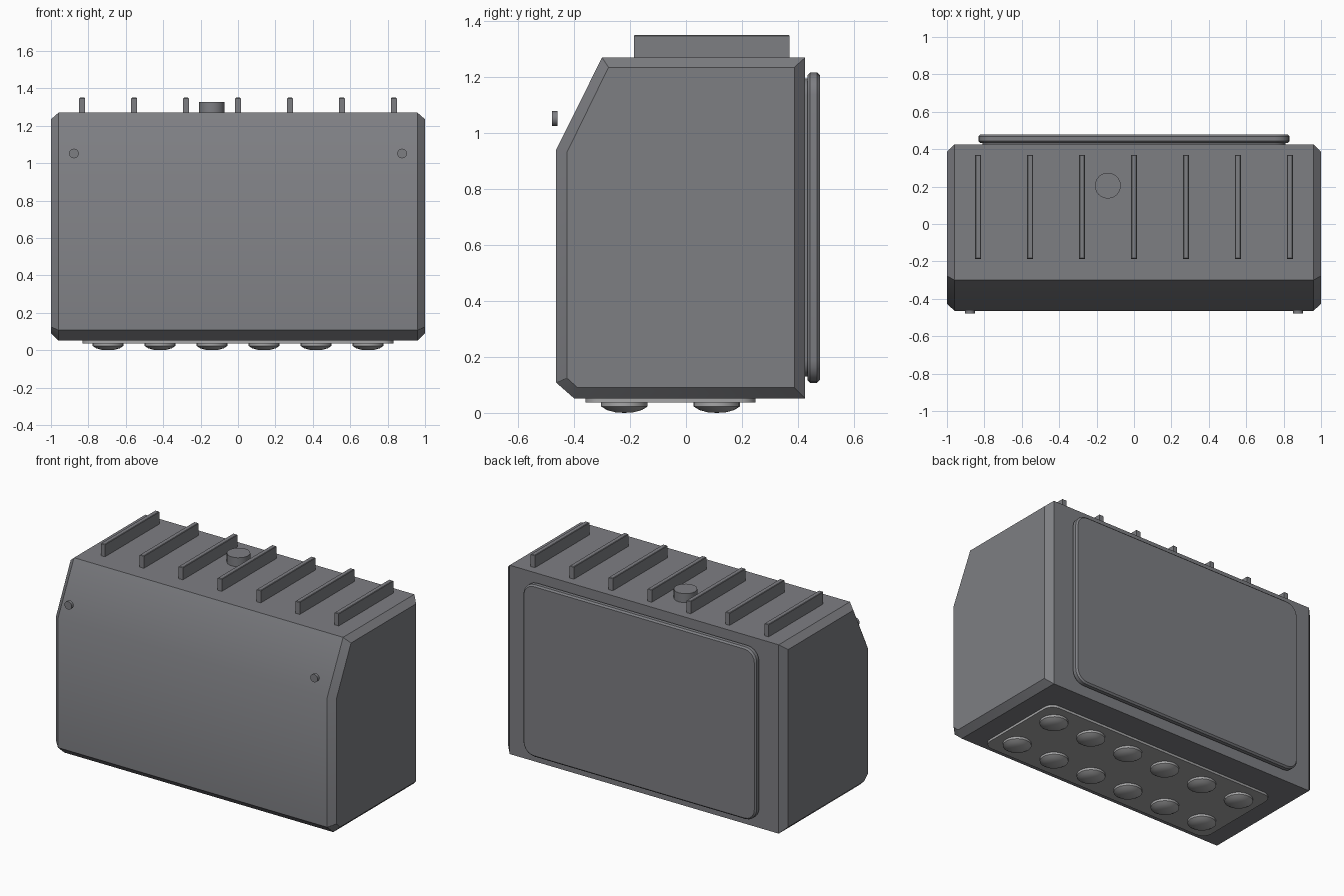
import bpy, bmesh, math
from mathutils import Matrix, Vector

if "Cube" in bpy.data.objects:
    bpy.data.objects.remove(bpy.data.objects["Cube"], do_unlink=True)


def material(name, colour):
    mat = bpy.data.materials.new(name)
    mat.use_nodes = True
    mat.diffuse_color = colour
    mat.node_tree.nodes["Principled BSDF"].inputs["Base Color"].default_value = colour
    return mat


dark = material("dark grey metal", (0.207, 0.21, 0.226, 1))
light = material("light grey metal", (0.38, 0.38, 0.385, 1))


def finish(name, bm, mat=dark, angle=30):
    bmesh.ops.recalc_face_normals(bm, faces=bm.faces)
    mesh = bpy.data.meshes.new(name)
    bm.to_mesh(mesh)
    bm.free()
    mesh.materials.append(mat)
    obj = bpy.data.objects.new(name, mesh)
    bpy.context.collection.objects.link(obj)
    bpy.ops.object.select_all(action="DESELECT")
    obj.select_set(True)
    bpy.context.view_layer.objects.active = obj
    bpy.ops.object.shade_smooth_by_angle(angle=math.radians(angle))


def slab(name, low, high, axis=2, radius=0, rim=0, mat=dark):
    """Box with corners rounded around one axis and an optional bevelled rim."""
    low, high = Vector(low), Vector(high)
    bm = bmesh.new()
    bmesh.ops.create_cube(bm, size=1)
    bmesh.ops.scale(bm, vec=high - low, verts=bm.verts)
    bmesh.ops.translate(bm, vec=(low + high) / 2, verts=bm.verts)
    if radius:
        edges = [e for e in bm.edges
                 if abs(e.verts[0].co[axis] - e.verts[1].co[axis]) > 1e-4]
        bmesh.ops.bevel(bm, geom=edges, offset=radius, segments=5,
                        profile=0.5, affect="EDGES")
    if rim:
        edges = [e for e in bm.edges
                 if abs(e.verts[0].co[axis] - e.verts[1].co[axis]) < 1e-4]
        bmesh.ops.bevel(bm, geom=edges, offset=rim, segments=1, affect="EDGES")
    finish(name, bm, mat)


def disc(name, centre, radius, depth, turn=Matrix(), sides=24):
    bm = bmesh.new()
    bmesh.ops.create_cone(bm, cap_ends=True, segments=sides, radius1=radius,
                          radius2=radius, depth=depth,
                          matrix=Matrix.Translation(centre) @ turn.to_4x4())
    finish(name, bm)


# Casing: side profile swept along x with chamfered ends
outer = [(-0.464, 0.94), (-0.3, 1.27), (0.426, 1.27), (0.426, 0.052),
         (-0.4, 0.052), (-0.464, 0.108)]
inner = [(-0.426, 0.93), (-0.277, 1.235), (0.387, 1.235), (0.387, 0.09),
         (-0.387, 0.09), (-0.426, 0.125)]
bm = bmesh.new()
rings = [[bm.verts.new((x, y, z)) for y, z in ring]
         for x, ring in ((-1, inner), (-0.96, outer), (0.96, outer), (1, inner))]
for a, b in zip(rings, rings[1:]):
    for i in range(len(a)):
        j = (i + 1) % len(a)
        bm.faces.new((a[i], a[j], b[j], b[i]))
bm.faces.new(rings[0])
bm.faces.new(rings[-1])
finish("casing", bm)

# Cooling ribs and cap on the roof
pitch = 0.278
for i in range(7):
    x = (i - 3) * pitch
    slab(f"roof_rib_{i + 1}", (x - 0.015, -0.186, 1.26), (x + 0.015, 0.37, 1.35), rim=0.003)
disc("roof_cap", (-0.14, 0.205, 1.293), 0.069, 0.07)

# Front pegs
for side, x in (("right", -0.877), ("left", 0.877)):
    disc(f"front_peg_{side}", (x, -0.469, 1.052), 0.026, 0.02,
         Matrix.Rotation(math.pi / 2, 3, "X"), sides=16)

# Rear cover with its narrow seat
slab("rear_cover", (-0.832, 0.434, 0.107), (0.832, 0.478, 1.217), axis=1, radius=0.08, rim=0.01)
slab("rear_cover_seat", (-0.81, 0.415, 0.13), (0.81, 0.438, 1.195), axis=1, radius=0.06)

# Base plate and domed feet
slab("base_plate", (-0.832, -0.36, 0.037), (0.832, 0.248, 0.06), radius=0.06, mat=light)
dome = [(0.083, 0.045), (0.083, 0.023), (0.062, 0.01), (0.032, 0.002)]
for row, y in enumerate((-0.22, 0.11)):
    for i in range(6):
        x = (i - 2.5) * pitch
        bm = bmesh.new()
        loops = [[bm.verts.new((x + r * math.cos(k * math.tau / 20),
                                y + r * math.sin(k * math.tau / 20), z))
                  for k in range(20)] for r, z in dome]
        for a, b in zip(loops, loops[1:]):
            for k in range(20):
                j = (k + 1) % 20
                bm.faces.new((a[k], a[j], b[j], b[k]))
        bm.faces.new(loops[0])
        tip = bm.verts.new((x, y, 0))
        for k in range(20):
            bm.faces.new((loops[-1][k], loops[-1][(k + 1) % 20], tip))
        finish(f"foot_{row + 1}_{i + 1}", bm, light, 40)
